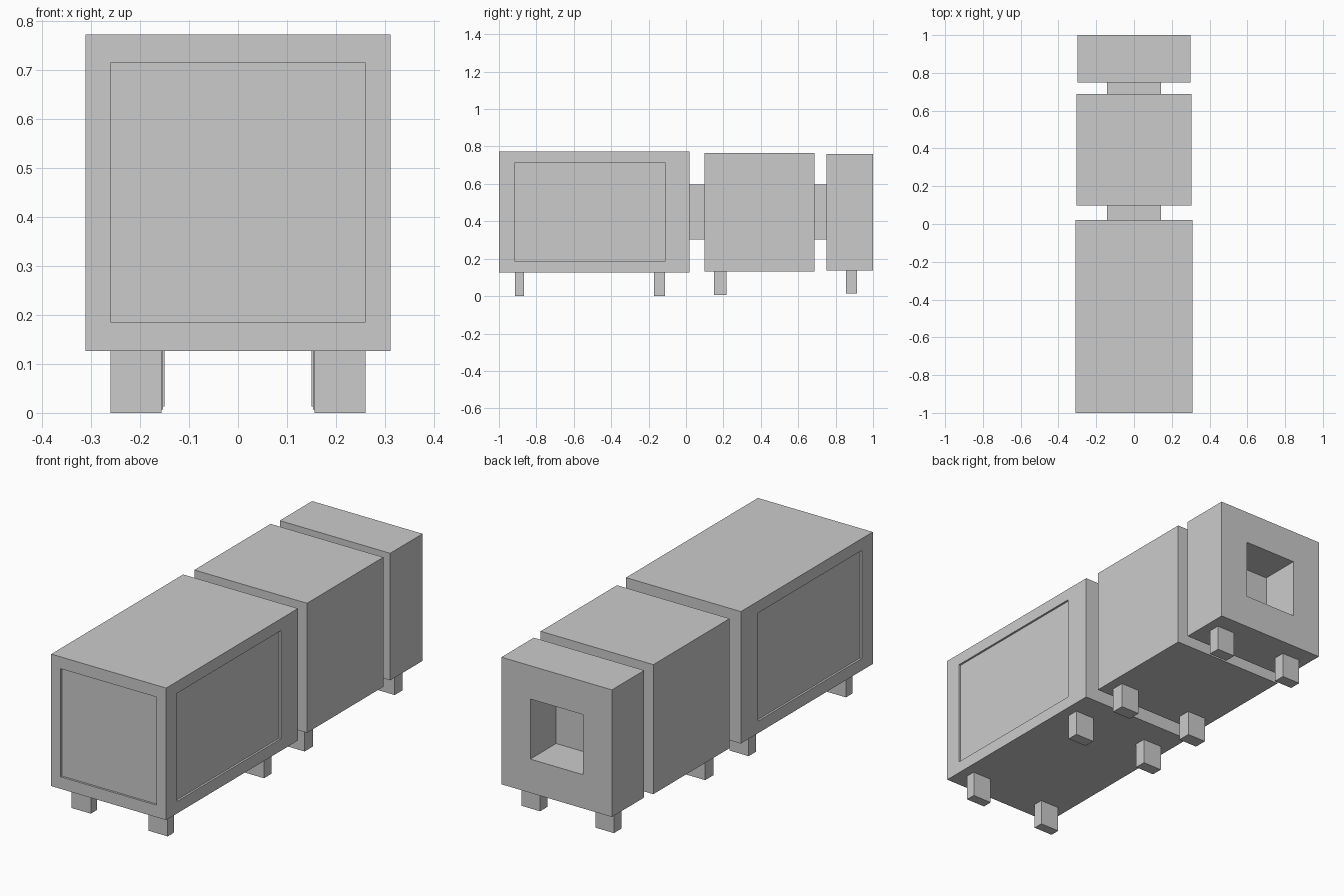
import bpy, bmesh
from mathutils import Vector

if "Cube" in bpy.data.objects:
    bpy.data.objects.remove(bpy.data.objects["Cube"])


def box(name, lo, hi, recesses=()):
    """Box from corner to corner; each recess = (outward normal, lo, hi, depth)."""
    lo, hi = Vector(lo), Vector(hi)
    size, mid = hi - lo, (lo + hi) / 2
    bm = bmesh.new()
    bmesh.ops.create_cube(bm, size=1)
    for v in bm.verts:
        v.co = Vector([mid[i] + v.co[i] * size[i] for i in range(3)])
    bm.normal_update()
    for normal, rlo, rhi, depth in recesses:
        n = Vector(normal)
        face = max(bm.faces, key=lambda f: f.normal.dot(n) * 10 + f.calc_center_median().dot(n))
        centre = face.calc_center_median()
        bmesh.ops.inset_individual(bm, faces=[face], thickness=0.03)
        # Fit the inset loop to the wanted rectangle
        for v in face.verts:
            for i in range(3):
                if abs(n[i]) < 0.5:
                    v.co[i] = rlo[i] if v.co[i] < centre[i] else rhi[i]
        # Push the panel inwards with its own side walls
        new = bmesh.ops.extrude_discrete_faces(bm, faces=[face])["faces"]
        bmesh.ops.translate(bm, verts=list(new[0].verts), vec=-n * depth)
        bm.normal_update()
    bmesh.ops.recalc_face_normals(bm, faces=bm.faces)
    mesh = bpy.data.meshes.new(name)
    bm.to_mesh(mesh)
    bm.free()
    obj = bpy.data.objects.new(name, mesh)
    bpy.context.collection.objects.link(obj)
    return obj


def feet(name, x0, x1, y0, y1, z0, z1):
    for side, s in (("right", 1), ("left", -1)):
        xs = sorted((s * x0, s * x1))
        box(f"{name}_{side}", (xs[0], y0, z0), (xs[1], y1, z1))


# Long front section with shallow panels on the front and both sides
P0, P1 = (-0.26, -0.915, 0.185), (0.26, -0.112, 0.714)
box("front_section", (-0.311, -1, 0.126), (0.311, 0.02, 0.772), [
    ((0, -1, 0), P0, P1, 0.01),
    ((1, 0, 0), P0, P1, 0.01),
    ((-1, 0, 0), P0, P1, 0.01)])

# Middle section
box("middle_section", (-0.305, 0.098, 0.132), (0.305, 0.688, 0.766))

# Rear section with a deep square socket
box("rear_section", (-0.299, 0.75, 0.138), (0.299, 1, 0.76), [
    ((0, 1, 0), (-0.143, 0, 0.303), (0.143, 0, 0.597), 0.2)])

# Connecting necks between sections
for name, y0, y1 in (("front_neck", 0.02, 0.098), ("rear_neck", 0.688, 0.75)):
    box(name, (-0.142, y0, 0.303), (0.142, y1, 0.597))

# Feet
feet("front_foot", 0.156, 0.26, -0.915, -0.866, 0, 0.126)
feet("second_foot", 0.156, 0.26, -0.17, -0.113, 0, 0.126)
feet("middle_foot", 0.153, 0.255, 0.151, 0.216, 0.007, 0.132)
feet("rear_foot", 0.15, 0.25, 0.855, 0.914, 0.013, 0.138)
